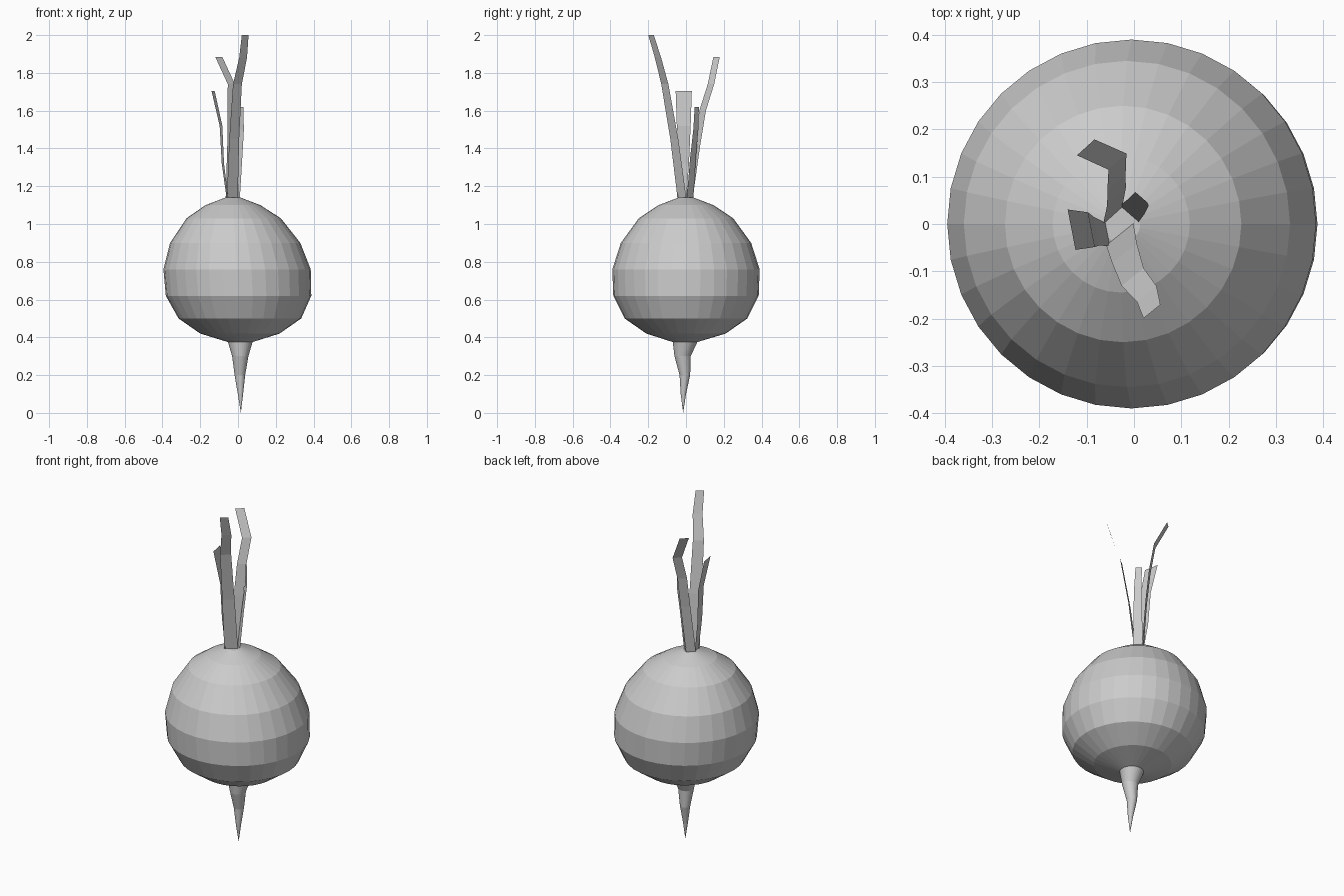
import bpy
import bmesh
from math import sin, cos, tau, radians
from mathutils import Vector

default_cube = bpy.data.objects.get("Cube")
if default_cube:
    bpy.data.objects.remove(default_cube, do_unlink=True)

SIDES = 32

grey = bpy.data.materials.new("plain grey")
grey.use_nodes = True
grey.diffuse_color = (0.6, 0.6, 0.6, 1)
grey.node_tree.nodes["Principled BSDF"].inputs["Base Color"].default_value = grey.diffuse_color


def finish(name, bm):
    """Turn a bmesh into a flat-shaded object in the scene."""
    mesh = bpy.data.meshes.new(name)
    bm.to_mesh(mesh)
    bm.free()
    mesh.materials.append(grey)
    part = bpy.data.objects.new(name, mesh)
    bpy.context.collection.objects.link(part)
    return part


def loft(name, rings, cap_top=False, tip=None):
    """Skin round sections given bottom to top as (height, radius, x, y)."""
    bm = bmesh.new()
    loops = []
    for height, radius, x, y in rings:
        loops.append([bm.verts.new((x + radius * cos(tau * i / SIDES),
                                    y + radius * sin(tau * i / SIDES), height))
                      for i in range(SIDES)])
    for low, high in zip(loops, loops[1:]):
        for i in range(SIDES):
            j = (i + 1) % SIDES
            bm.faces.new((low[i], low[j], high[j], high[i]))
    if cap_top:
        bm.faces.new(loops[-1])
    if tip:
        point = bm.verts.new(tip)
        for i in range(SIDES):
            bm.faces.new((point, loops[0][(i + 1) % SIDES], loops[0][i]))
    return finish(name, bm)


def leaf(name, yaw, base_width, tip_width, path):
    """Build a thin ribbon along a path, its width turned by yaw."""
    bm = bmesh.new()
    across = Vector((cos(radians(yaw)), sin(radians(yaw)), 0))
    previous = None
    for step, point in enumerate(path):
        blend = step / (len(path) - 1)
        half = across * (base_width + (tip_width - base_width) * blend) / 2
        pair = [bm.verts.new(Vector(point) - half), bm.verts.new(Vector(point) + half)]
        if previous:
            bm.faces.new((previous[0], previous[1], pair[1], pair[0]))
        previous = pair
    return finish(name, bm)


# Round bulb, leaning slightly towards its right at the crown
loft("bulb", [
    (0.375, 0.065, 0.012, -0.005),
    (0.42, 0.21, 0.01, 0),
    (0.5, 0.325, 0.01, 0),
    (0.62, 0.385, 0.003, 0),
    (0.76, 0.39, -0.005, 0),
    (0.9, 0.345, -0.015, 0),
    (1.03, 0.25, -0.023, 0),
    (1.1, 0.145, -0.027, 0),
    (1.14, 0.04, -0.027, 0),
], cap_top=True)

# Crooked tapering root
loft("root", [
    (0.1, 0.014, 0.013, -0.014),
    (0.2, 0.028, 0.01, -0.006),
    (0.3, 0.043, 0.012, -0.018),
    (0.375, 0.065, 0.012, -0.005),
], tip=(0.015, -0.015, 0))

# Ribbon leaves growing from the crown
leaf("front_leaf", 39, 0.074, 0.046, [
    (-0.03, -0.022, 1.14), (-0.02, -0.062, 1.45), (-0.003, -0.112, 1.74),
    (0.027, -0.148, 1.88), (0.038, -0.185, 2)])
leaf("back_leaf", 42, 0.054, 0.05, [
    (-0.045, 0.018, 1.14), (-0.037, 0.058, 1.42), (-0.037, 0.088, 1.6),
    (-0.035, 0.132, 1.74), (-0.102, 0.162, 1.885)])
leaf("right_leaf", -79, 0.05, 0.087, [
    (-0.056, -0.022, 1.14), (-0.08, -0.015, 1.32),
    (-0.09, -0.012, 1.52), (-0.132, -0.012, 1.705)])
leaf("left_leaf", -41, 0.053, 0.034, [
    (-0.01, 0.022, 1.14), (0.005, 0.037, 1.35),
    (0.016, 0.052, 1.5), (0.015, 0.057, 1.62)])
